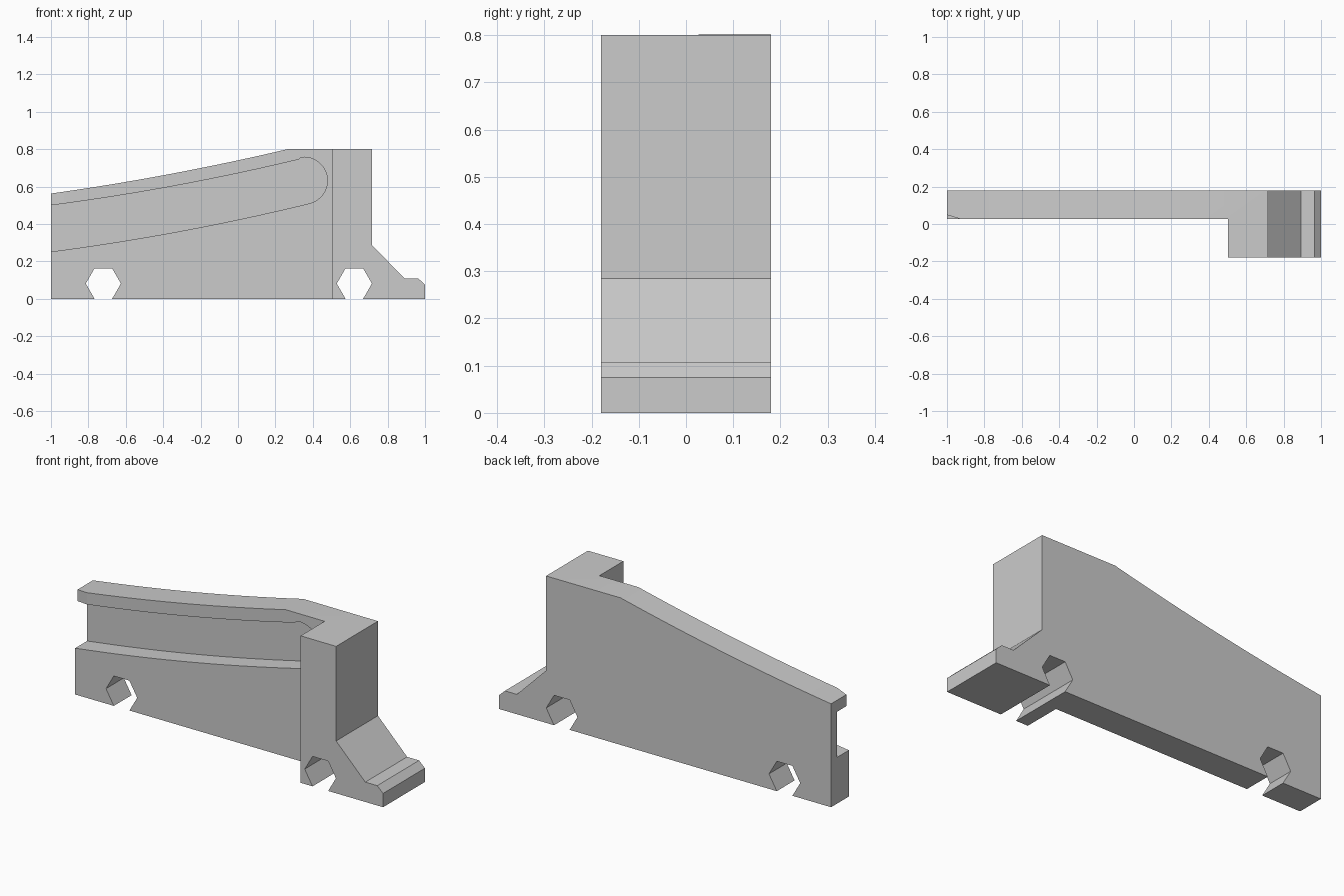
import bpy
import bmesh
import math

cube = bpy.data.objects.get("Cube")
if cube:
    bpy.data.objects.remove(cube, do_unlink=True)

grey = bpy.data.materials.new("plain grey")
grey.use_nodes = True
colour = (0.6, 0.6, 0.6, 1)
grey.diffuse_color = colour
grey.node_tree.nodes["Principled BSDF"].inputs["Base Color"].default_value = colour


def prism(name, outline, low, high, place):
    """Extrude a 2D outline from low to high; place maps (u, v, depth) to 3D."""
    bm = bmesh.new()
    rings = [[bm.verts.new(place(u, v, d)) for u, v in outline] for d in (low, high)]
    count = len(outline)
    for ring in rings:
        bm.faces.new(ring)
    for i in range(count):
        j = (i + 1) % count
        bm.faces.new((rings[0][i], rings[0][j], rings[1][j], rings[1][i]))
    bmesh.ops.recalc_face_normals(bm, faces=bm.faces)
    mesh = bpy.data.meshes.new(name)
    bm.to_mesh(mesh)
    bm.free()
    mesh.materials.append(grey)
    obj = bpy.data.objects.new(name, mesh)
    bpy.context.collection.objects.link(obj)
    return obj


def side(u, v, d):
    return (u, d, v)


def plan(u, v, d):
    return (u, v, d)


def rise(start, slope, bend, end_x, steps=20):
    """Gently curving line climbing from x = -1 to end_x."""
    span = end_x + 1
    ts = [span * i / steps for i in range(steps + 1)]
    return [(t - 1, start + slope * t + bend * t * t) for t in ts]


def hex_notch(cx, r=0.094):
    """Hexagonal notch open at the base, listed from left to right."""
    h = r * math.sin(math.pi / 3)
    half = r / 2
    return [(cx - half, 0), (cx - r, h), (cx - half, 2 * h),
            (cx + half, 2 * h), (cx + r, h), (cx + half, 0)]


# Body silhouette: base with notches, stepped foot, post and curved top edge
outline = [(-1, 0)] + hex_notch(-0.72) + hex_notch(0.622)
outline += [(1, 0), (1, 0.075), (0.965, 0.108), (0.893, 0.108),
            (0.717, 0.285), (0.717, 0.8)]
outline += rise(0.563, 0.14, 0.0375, 0.268)[::-1]
body = prism("bracket_body", outline, -0.18, 0.18, side)

# Recess that thins the long plate in front
recess = prism("recess_cutter", [(-1.2, -0.1), (0.503, -0.1), (0.503, 1), (-1.2, 1)],
               -0.4, 0.027, side)

# Curved groove with a rounded end
cx, cz, r, tilt = 0.353, 0.632, 0.125, math.radians(13.8)
lower = rise(0.252, 0.13, 0.041, cx + r * math.sin(tilt))
upper = rise(0.5, 0.13, 0.0415, cx - r * math.sin(tilt))
cap = []
for i in range(1, 24):
    a = tilt - math.pi / 2 + math.pi * i / 24
    cap.append((cx + r * math.cos(a), cz + r * math.sin(a)))
groove_line = [(-1.1, 0.24)] + lower + cap + upper[::-1] + [(-1.1, 0.487)]
groove = prism("groove_cutter", groove_line, -0.1, 0.13, side)

# Small bevel on the end of the upper lip
bevel = prism("lip_bevel_cutter", [(-1.07, 0.07), (-1.07, -0.02), (-0.93, -0.02), (-0.93, 0.027)],
              0.4, 0.7, plan)

# Cut the body, then discard the cutters
cutters = (recess, groove, bevel)
for cutter in cutters:
    cutter.hide_render = True
    mod = body.modifiers.new(cutter.name, 'BOOLEAN')
    mod.operation = 'DIFFERENCE'
    mod.solver = 'EXACT'
    mod.object = cutter
bpy.context.view_layer.update()
evaluated = body.evaluated_get(bpy.context.evaluated_depsgraph_get())
finished = bpy.data.meshes.new_from_object(evaluated)
body.modifiers.clear()
body.data = finished
for cutter in cutters:
    bpy.data.objects.remove(cutter, do_unlink=True)

bpy.ops.object.select_all(action='DESELECT')
body.select_set(True)
bpy.context.view_layer.objects.active = body
bpy.ops.object.shade_smooth_by_angle(angle=math.radians(15))
